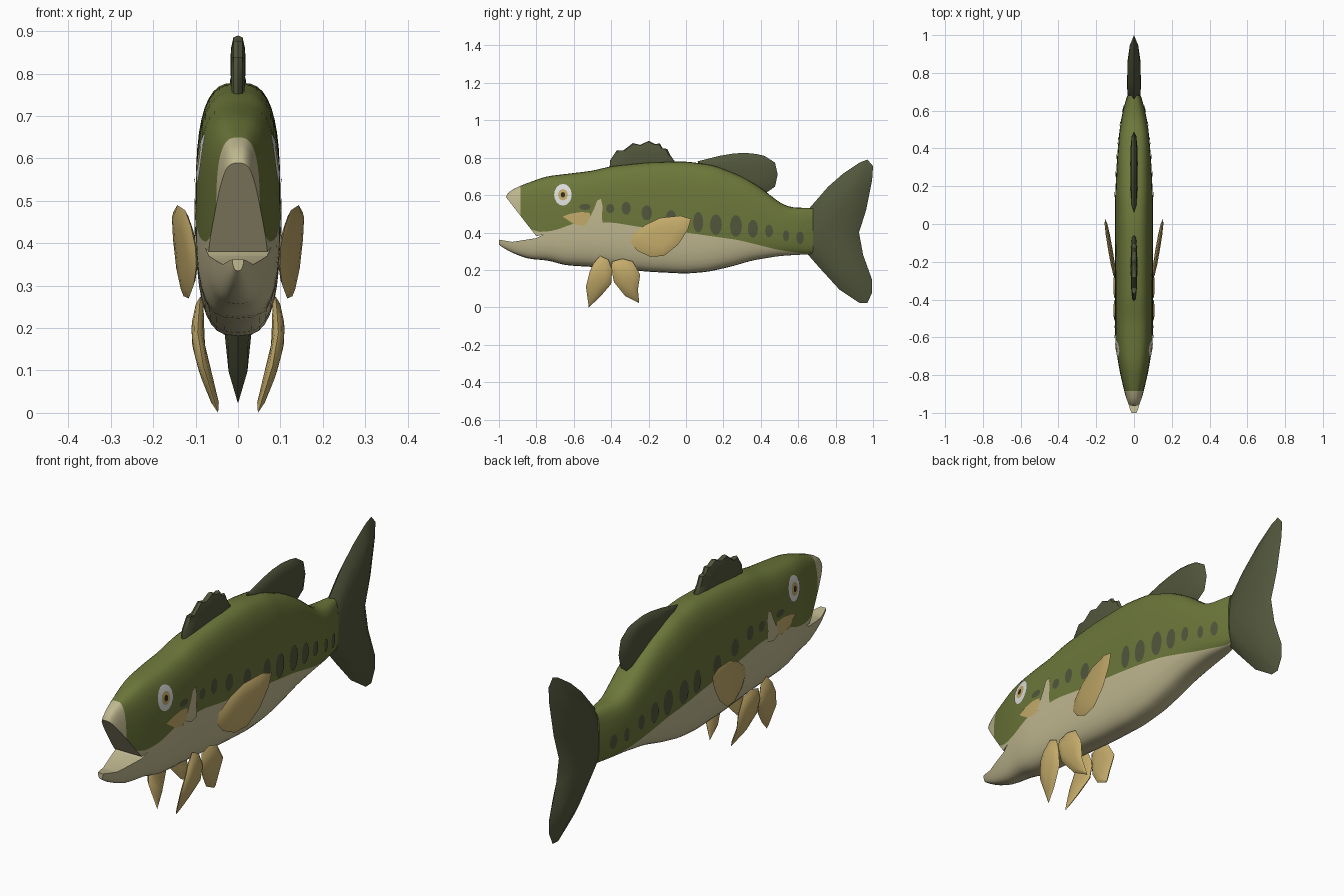
import bpy, bmesh, math

if "Cube" in bpy.data.objects:
    bpy.data.objects.remove(bpy.data.objects["Cube"])

def material(name, rgb):
    m = bpy.data.materials.new(name)
    lin = [(c / 255 / 12.92) if c < 11 else ((c / 255 + .055) / 1.055) ** 2.4 for c in rgb]
    m.diffuse_color = (*lin, 1)
    m.use_nodes = True
    m.node_tree.nodes["Principled BSDF"].inputs["Base Color"].default_value = m.diffuse_color
    return m

GREEN = material("back green", (108, 119, 58))
PALE = material("belly cream", (192, 184, 144))
DARK = material("dark olive", (82, 87, 60))
GOLD = material("fin gold", (196, 171, 106))
WHITE = material("eye white", (222, 222, 220))
BLACK = material("pupil dark", (50, 42, 25))

# Body profiles, each a list of (y, value)
TOP = [(-1, .47), (-.985, .57), (-.97, .605), (-.9, .645), (-.75, .70), (-.5, .73), (-.4, .755),
       (-.2, .775), (0, .78), (.15, .76), (.3, .70), (.4, .64), (.5, .56), (.55, .535), (.68, .53)]
BOTTOM = [(-1, .335), (-.95, .30), (-.85, .26), (-.73, .25), (-.65, .225), (-.4, .21), (-.2, .19),
          (0, .18), (.12, .19), (.25, .22), (.35, .25), (.5, .275), (.68, .285)]
WIDTH = [(-1, .015), (-.97, .03), (-.9, .048), (-.8, .072), (-.7, .09), (-.6, .10), (.15, .10),
         (.35, .09), (.5, .077), (.6, .06), (.68, .036)]
SPLIT = [(-1, .45), (-.88, .45), (-.8, .40), (-.7, .41), (-.6, .45), (-.4, .455), (-.25, .43),
         (0, .40), (.28, .36), (.5, .305), (.68, .28)]
N = 3.0  # squareness of the cross-section

def lerp(table, y):
    y = min(max(y, table[0][0]), table[-1][0])
    for (a, va), (b, vb) in zip(table, table[1:]):
        if y <= b:
            return va + (vb - va) * (y - a) / (b - a)

def val(table, y):
    r = min(.03, y + 1, .68 - y)
    return sum(lerp(table, y + d * r) for d in (-1, -.5, 0, .5, 1)) / 5

def side_x(y, z):
    """Half width of the body at a point of its side view."""
    t, b = val(TOP, y), val(BOTTOM, y)
    u = min(abs((z - (t + b) / 2) / ((t - b) / 2)), 1)
    return val(WIDTH, y) * (1 - u ** N) ** (1 / N)

def spow(v, p):
    return math.copysign(abs(v) ** p, v)

def finish(bm, name, mats, smooth=35):
    me = bpy.data.meshes.new(name)
    bm.to_mesh(me)
    bm.free()
    ob = bpy.data.objects.new(name, me)
    bpy.context.collection.objects.link(ob)
    for m in mats:
        me.materials.append(m)
    bpy.ops.object.select_all(action='DESELECT')
    ob.select_set(True)
    bpy.context.view_layer.objects.active = ob
    if smooth:
        bpy.ops.object.shade_smooth_by_angle(angle=math.radians(smooth))
    return ob

# Body: loft whose ring points follow the green/cream border
LOW, UP = 8, 11
def section(y):
    t, b = val(TOP, y), val(BOTTOM, y)
    c, h = (t + b) / 2, (t - b) / 2
    u = min(max((val(SPLIT, y) - c) / h, -.97), .9)
    tb = math.asin(spow(u, N / 2))
    q = math.pi / 2
    ang = [-q + (tb + q) * i / LOW for i in range(LOW)] + [tb + (q - tb) * i / UP for i in range(UP + 1)]
    w = val(WIDTH, y)
    half = [(w * max(math.cos(a), 0) ** (2 / N), y, c + h * spow(math.sin(a), 2 / N)) for a in ang]
    return half + [(-x, yy, z) for x, yy, z in half[-2:0:-1]]

bm = bmesh.new()
ys = [-1, -.985, -.97, -.95, -.92, -.885] + [-.85 + .034 * i for i in range(46)]
rings = [[bm.verts.new(p) for p in section(y)] for y in ys]
n = len(rings[0])
for k, (r, s) in enumerate(zip(rings, rings[1:])):
    for i in range(n):
        f = bm.faces.new((r[i], r[(i + 1) % n], s[(i + 1) % n], s[i]))
        below = i < LOW or i >= n - LOW
        f.material_index = 1 if below or ys[k + 1] < -.88 else 0
bm.faces.new(rings[0]).material_index = 1
bm.faces.new(rings[-1])
bmesh.ops.recalc_face_normals(bm, faces=bm.faces)
body = finish(bm, "body", [GREEN, PALE], 0)

# Open mouth: wedge cut out of the head
wedge = [(-1.2, .62), (-.975, .605), (-.94, .56), (-.80, .38), (-.76, .39), (-.80, .37), (-.93, .35), (-1.0, .362), (-1.2, .37)]
bm = bmesh.new()
a, b = [[bm.verts.new((x, y, z)) for y, z in wedge] for x in (-.3, .3)]
bm.faces.new(a)
bm.faces.new(b)
for i in range(len(a)):
    j = (i + 1) % len(a)
    bm.faces.new((a[i], a[j], b[j], b[i]))
for f in bm.faces:
    f.material_index = 1
bmesh.ops.recalc_face_normals(bm, faces=bm.faces)
cutter = finish(bm, "mouth_cutter", [GREEN, PALE], 0)
cutter.hide_render = True
bpy.context.view_layer.objects.active = body
mod = body.modifiers.new("mouth", 'BOOLEAN')
mod.operation, mod.object, mod.solver = 'DIFFERENCE', cutter, 'EXACT'
bpy.ops.object.modifier_apply(modifier="mouth")
bpy.data.objects.remove(cutter)
body.select_set(True)
bpy.ops.object.shade_smooth_by_angle(angle=math.radians(35))

def fin(name, outline, thick, mat, xfn=lambda y, z: 0, signs=(1,), centre=None, rim=.85):
    """Lens-shaped fin from a side-view outline; xfn bends its middle surface."""
    m = len(outline)
    cy, cz = centre or [sum(p[k] for p in outline) / m for k in (0, 1)]
    bm = bmesh.new()
    for sg in signs:
        def ring(s, t):
            pts = [(cy + (y - cy) * s, cz + (z - cz) * s) for y, z in outline]
            return [bm.verts.new((sg * xfn(y, z) + t, y, z)) for y, z in pts]
        edge = ring(1, 0)
        for d in (-1, 1):
            loops = [edge, ring(rim, d * thick * .6), ring(.5, d * thick * .92)]
            tip = bm.verts.new((sg * xfn(cy, cz) + d * thick, cy, cz))
            for r, s in zip(loops, loops[1:]):
                for i in range(m):
                    bm.faces.new((r[i], r[(i + 1) % m], s[(i + 1) % m], s[i]))
            for i in range(m):
                bm.faces.new((loops[2][i], loops[2][(i + 1) % m], tip))
    bmesh.ops.recalc_face_normals(bm, faces=bm.faces)
    return finish(bm, name, [mat], 40)

# Tail and back fins
fin("tail_fin", [(.66, .53), (.76, .645), (.84, .715), (.93, .775), (.97, .79), (1, .755), (.995, .68),
    (.963, .52), (.925, .40), (.947, .28), (.995, .147), (.995, .078), (.97, .024), (.93, .022),
    (.82, .095), (.715, .21), (.645, .29), (.64, .41)], .037, DARK, centre=(.73, .40), rim=.8)
fin("front_dorsal_fin", [(-.41, .72), (-.406, .785), (-.37, .84), (-.34, .835), (-.31, .858), (-.285, .878),
    (-.245, .868), (-.2, .89), (-.165, .873), (-.14, .876), (-.125, .85), (-.1, .847), (-.085, .815),
    (-.06, .78), (-.06, .72)], .018, DARK, rim=.93)
fin("rear_dorsal_fin", [(.06, .78), (.18, .81), (.25, .822), (.315, .826), (.375, .82), (.42, .81), (.476, .773),
    (.49, .71), (.476, .645), (.42, .607), (.3, .62), (.1, .72)], .02, DARK)

# Side fins
fin("pectoral_fins", [(-.283, .39), (-.22, .44), (-.14, .478), (-.03, .49), (.027, .473), (.01, .415),
    (-.043, .334), (-.118, .275), (-.19, .27), (-.26, .302), (-.294, .345)], .012, GOLD,
    lambda y, z: .099 + (y + .29) * .17, (1, -1))

# Belly fins: two pairs curving inwards toward the tips
LEAN = [(0, .047), (.05, .062), (.1, .079), (.15, .092), (.2, .096), (.28, .088)]
bend = lambda y, z: lerp(LEAN, z)
fin("front_pelvic_fins", [(-.46, .275), (-.495, .235), (-.515, .19), (-.535, .11), (-.52, .0), (-.46, .055),
    (-.40, .125), (-.395, .2), (-.415, .255)], .015, GOLD, bend, (1, -1))
fin("rear_pelvic_fins", [(-.395, .245), (-.34, .26), (-.285, .245), (-.245, .175), (-.257, .095), (-.25, .022),
    (-.325, .06), (-.385, .135), (-.40, .21)], .015, GOLD, bend, (1, -1))

def oval(y, z, ry, rz, m=16):
    return [(y + ry * math.cos(2 * math.pi * i / m), z + rz * math.sin(2 * math.pi * i / m)) for i in range(m)]

def patches(name, outlines, mat, lift=.003):
    """Thin markings that follow both flanks of the body."""
    bm = bmesh.new()
    for o in outlines:
        m = len(o)
        cy, cz = [sum(p[k] for p in o) / m for k in (0, 1)]
        for sg in (1, -1):
            def vert(y, z):
                return bm.verts.new((sg * (side_x(y, z) + lift), y, z))
            loops = [[vert(cy + (y - cy) * s, cz + (z - cz) * s) for y, z in o] for s in (1, .66, .33)]
            mid = vert(cy, cz)
            new = []
            for i in range(m):
                j = (i + 1) % m
                for r, s in zip(loops, loops[1:]):
                    new.append(bm.faces.new((r[i], r[j], s[j], s[i])))
                new.append(bm.faces.new((loops[2][i], loops[2][j], mid)))
            for f in new:
                f.normal_update()
                if f.normal.x * sg < 0:
                    f.normal_flip()
    return finish(bm, name, [mat], 40)

# Flank spots: (y, z, half width, half height)
SPOTS = [(-.54, .537, .03, .016), (-.405, .528, .022, .024), (-.32, .53, .024, .035), (-.21, .505, .028, .04),
         (-.08, .475, .028, .045), (.065, .455, .027, .055), (.16, .442, .032, .055), (.267, .435, .032, .058),
         (.358, .42, .027, .048), (.444, .408, .021, .034), (.535, .382, .016, .03), (.61, .372, .02, .034)]
patches("flank_spots", [oval(*s) for s in SPOTS], DARK)

# Cheek mark and gill streak
patches("cheek_marks", [[(-.66, .485), (-.62, .5), (-.56, .51), (-.515, .505), (-.51, .46), (-.55, .435), (-.6, .445)]], GOLD)
patches("gill_streaks", [[(-.53, .45), (-.49, .53), (-.475, .57), (-.455, .58), (-.445, .54), (-.45, .49), (-.445, .44), (-.49, .43)]], PALE, .004)

# Eyes
patches("eye_whites", [oval(-.658, .602, .047, .058)], WHITE, .003)
patches("eye_irises", [oval(-.658, .602, .026, .03)], GOLD, .005)
patches("eye_pupils", [oval(-.658, .602, .012, .014)], BLACK, .007)
